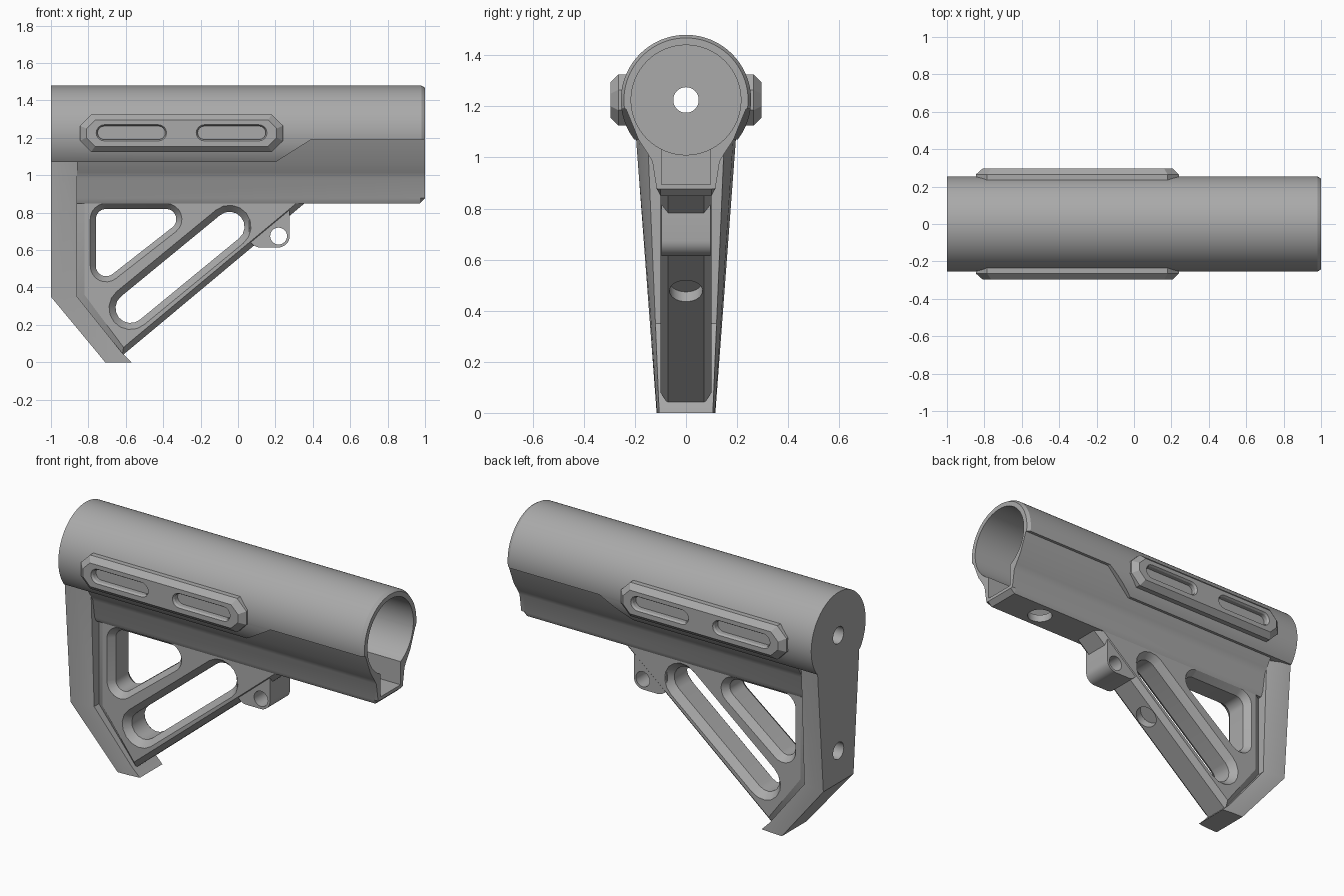
import bpy, bmesh
from math import atan2, cos, sin, pi
from mathutils import Vector

if "Cube" in bpy.data.objects:
    bpy.data.objects.remove(bpy.data.objects["Cube"])

GREY = (0.4, 0.4, 0.4, 1)
mat = bpy.data.materials.new("matte grey")
mat.use_nodes = True
mat.diffuse_color = GREY
bsdf = mat.node_tree.nodes["Principled BSDF"]
bsdf.inputs["Base Color"].default_value = GREY
bsdf.inputs["Roughness"].default_value = 0.6


def loft(name, rings):
    """Skin matching rings of points and cap both ends."""
    bm = bmesh.new()
    loops = [[bm.verts.new(p) for p in ring] for ring in rings]
    n = len(loops[0])
    for a, b in zip(loops, loops[1:]):
        for i in range(n):
            j = (i + 1) % n
            bm.faces.new((a[i], a[j], b[j], b[i]))
    bm.faces.new(loops[0])
    bm.faces.new(loops[-1])
    bmesh.ops.recalc_face_normals(bm, faces=bm.faces)
    mesh = bpy.data.meshes.new(name)
    bm.to_mesh(mesh)
    bm.free()
    mesh.materials.append(mat)
    ob = bpy.data.objects.new(name, mesh)
    bpy.context.collection.objects.link(ob)
    return ob


def at_y(points, y):
    return [(x, y, z) for x, z in points]


def rounded(centres, r, seg=8):
    """Outline around equal circles placed counter-clockwise."""
    pts, n = [], len(centres)
    for i, (x, z) in enumerate(centres):
        px, pz = centres[i - 1]
        nx, nz = centres[(i + 1) % n]
        a = atan2(px - x, z - pz)
        b = atan2(x - nx, nz - z)
        b += 2 * pi if b < a else 0
        for k in range(seg + 1):
            t = a + (b - a) * k / seg
            pts.append((x + r * cos(t), z + r * sin(t)))
    return pts


def rod(name, start, end, radii, seg=32, stops=(0, 1)):
    """Round bar between two points, with a radius at each stop."""
    start, end = Vector(start), Vector(end)
    q = (end - start).to_track_quat('Z', 'Y')
    rings = []
    for s, r in zip(stops, radii):
        rings.append([start.lerp(end, s) + q @ Vector((r * cos(2 * pi * k / seg), r * sin(2 * pi * k / seg), 0))
                      for k in range(seg)])
    return loft(name, rings)


def cut(ob, *cutters):
    """Subtract the cutters, bake the result and discard them."""
    for c in cutters:
        c.hide_render = True
        m = ob.modifiers.new("cut", 'BOOLEAN')
        m.operation, m.solver, m.object = 'DIFFERENCE', 'EXACT', c
    dg = bpy.context.evaluated_depsgraph_get()
    mesh = bpy.data.meshes.new_from_object(ob.evaluated_get(dg))
    ob.modifiers.clear()
    ob.data = mesh
    for c in cutters:
        bpy.data.objects.remove(c)
    return ob


AXIS = 1.225


def bore():
    return rod("bore_cutter", (-0.93, 0, AXIS), (1.1, 0, AXIS), (0.215, 0.215), 64)


# Round tube, open at +x, with its lower flanks trimmed away
tube = rod("tube", (-1, 0, AXIS), (1, 0, AXIS), (0.255, 0.255, 0.243), 96, (0, 0.99, 1))
trim = [(-1.1, 0.9), (1.1, 0.9), (1.1, 1.19), (0.39, 1.19), (0.2, 1.07), (-1.1, 1.07)]
cut(tube, bore(),
    loft("trim_cutter", [at_y(trim, -0.4), at_y(trim, 0.4)]),
    rod("cap_hole_cutter", (-1.1, 0, AXIS), (-0.8, 0, AXIS), (0.05, 0.05)))

# Keel beam under the tube, with a square channel
half = [(0.235, 1.19), (0.186, 1.07), (0.15, 1.015), (0.132, 0.985), (0.115, 0.878), (0.1, 0.85)]
section = half + [(-y, z) for y, z in reversed(half)]
keel = loft("keel_beam", [[(-0.86, y, z) for y, z in section],
                          [(0.972, y, z) for y, z in section],
                          [(1, y, max(z, 0.876)) for y, z in section]])
slot = [(-0.8, 0.895), (1.1, 0.895), (1.1, 1.2), (-0.8, 1.2)]
cut(keel, bore(),
    loft("channel_cutter", [at_y(slot, -0.095), at_y(slot, 0.095)]),
    rod("pin_hole_cutter", (0.7, 0, 0.8), (0.7, 0, 0.96), (0.07, 0.07)))

# Butt plate, narrower toward its front edge and its toe
rings = []
for z, back, front in ((1.07, -1, -0.86), (0.35, -1, -0.86), (0.05, -0.751, -0.62), (0, -0.71, -0.57)):
    wide, slim = 0.115 + 0.075 * z, 0.105 + 0.042 * z
    mid, soft = back + 0.45 * (front - back), 0.113 + 0.067 * z
    rings.append([(back, -wide, z), (mid, -soft, z), (front, -slim, z),
                  (front, slim, z), (mid, soft, z), (back, wide, z)])
butt = loft("butt_plate", rings)
cut(butt, bore(),
    rod("butt_hole_cutter", (-1.1, 0, 0.54), (-0.9, 0, 0.54), (0.05, 0.05)))

# Triangular web with chamfered rim and flared windows
rim = [(-0.87, 0.87), (-0.87, 0.35), (-0.62, 0.035), (0.38, 0.87)]
face = [(-0.82, 0.87), (-0.82, 0.36), (-0.612, 0.08), (0.335, 0.87)]
web = loft("web", [at_y(face, -0.1), at_y(rim, -0.07), at_y(rim, 0.07), at_y(face, 0.1)])


def window(centres, wide, narrow):
    steps = ((-0.13, wide), (-0.1, wide), (-0.06, narrow), (0.06, narrow), (0.1, wide), (0.13, wide))
    return loft("window_cutter", [at_y(rounded(centres, r), y) for y, r in steps])


drill = Vector((-0.09, 0, 0.477))
down = Vector((0.64, 0, -0.768))
cut(web,
    window([(-0.705, 0.765), (-0.705, 0.515), (-0.385, 0.765)], 0.085, 0.055),
    window([(-0.575, 0.29), (-0.045, 0.725)], 0.115, 0.08),
    rod("drill_cutter", drill - down * 0.05, drill + down * 0.1, (0.065, 0.065)))

# Sling lug with a cross hole
lug_shape = rounded([(0.12, 0.675), (0.215, 0.675), (0.215, 0.82), (0.12, 0.82)], 0.061)
lug = loft("sling_lug", [at_y(lug_shape, -0.095), at_y(lug_shape, 0.095)])
cut(lug, rod("lug_hole_cutter", (0.217, -0.2, 0.675), (0.217, 0.2, 0.675), (0.045, 0.045)))


# Side rails with two recessed slots each
def octagon(x0, x1, z0, z1, c):
    return [(x0, z0 + c), (x0 + c, z0), (x1 - c, z0), (x1, z0 + c),
            (x1, z1 - c), (x1 - c, z1), (x0 + c, z1), (x0, z1 - c)]


base = octagon(-0.845, 0.24, 1.125, 1.325, 0.06)
top = octagon(-0.81, 0.207, 1.155, 1.295, 0.046)
for side, name in ((1, "left_rail"), (-1, "right_rail")):
    rail = loft(name, [at_y(base, 0.222 * side), at_y(base, 0.265 * side), at_y(top, 0.296 * side)])
    pockets = []
    for x0, x1 in ((-0.715, -0.425), (-0.18, 0.112)):
        ends = [(x0, 1.227), (x1, 1.227)]
        pockets.append(loft("slot_cutter", [at_y(rounded(ends, r), y * side)
                       for y, r in ((0.258, 0.036), (0.285, 0.036), (0.297, 0.044), (0.32, 0.044))]))
    cut(rail, *pockets)

# Smooth the round surfaces, keep edges crisp
bpy.ops.object.select_all(action='DESELECT')
for ob in (tube, keel, butt, web, lug, bpy.data.objects["left_rail"], bpy.data.objects["right_rail"]):
    ob.select_set(True)
    bpy.context.view_layer.objects.active = ob
bpy.ops.object.shade_smooth_by_angle(angle=0.42)
